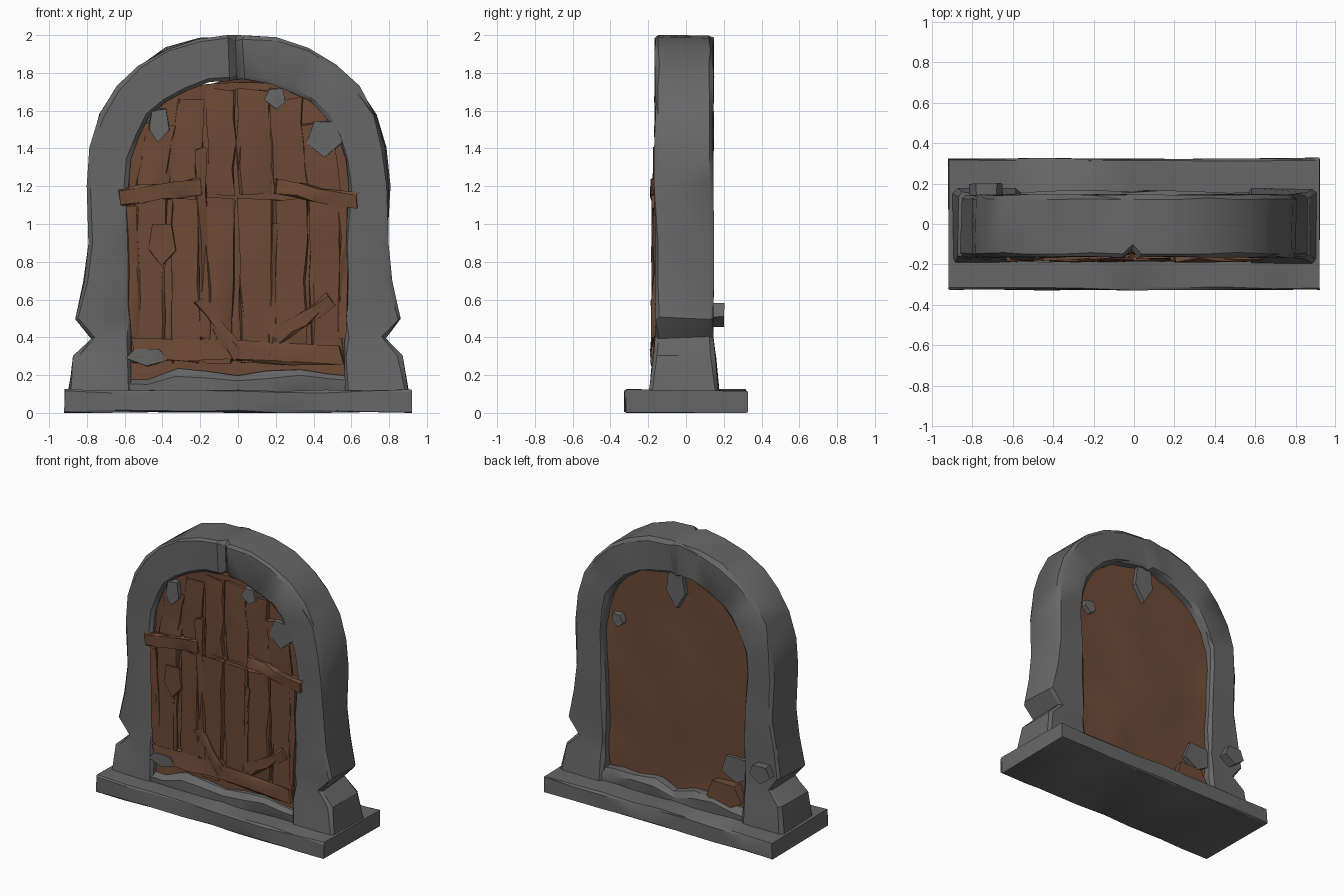
import bpy, bmesh, math, random
from mathutils import Vector

random.seed(7)
if "Cube" in bpy.data.objects:
    bpy.data.objects.remove(bpy.data.objects["Cube"])


def make_material(name, red, green, blue):
    material = bpy.data.materials.new(name)
    material.use_nodes = True
    colour = (red, green, blue, 1)
    material.diffuse_color = colour
    material.node_tree.nodes["Principled BSDF"].inputs["Base Color"].default_value = colour
    return material


STONE = make_material("grey stone", 0.135, 0.135, 0.138)
WOOD = make_material("brown wood", 0.155, 0.068, 0.036)


def chamfered(left, right, front, back, cut):
    """Rectangle with cut corners, as (across, depth) pairs."""
    return [(left + cut, front), (right - cut, front), (right, front + cut), (right, back - cut),
            (right - cut, back), (left + cut, back), (left, back - cut), (left, front + cut)]


def spread(start, end, count):
    """Evenly spaced values, both ends included."""
    return [start + (end - start) * i / (count - 1) for i in range(count)]


def loft(name, rings, material, jitter):
    """Skin a row of equal rings, roughen the points and cap both ends."""
    bm = bmesh.new()
    rows = []
    for ring in rings:
        row = []
        for point in ring:
            shake = Vector([random.uniform(-jitter, jitter) for axis in "xyz"])
            shake.y *= 0.6
            co = Vector(point) + shake
            co.z = min(2, max(0, co.z))
            row.append(bm.verts.new(co))
        rows.append(row)
    for row, following in zip(rows, rows[1:]):
        for i in range(len(row)):
            bm.faces.new((row[i - 1], row[i], following[i], following[i - 1]))
    bm.faces.new(rows[0])
    bm.faces.new(rows[-1])
    bmesh.ops.triangulate(bm, faces=bm.faces)
    bmesh.ops.recalc_face_normals(bm, faces=bm.faces)
    mesh = bpy.data.meshes.new(name)
    bm.to_mesh(mesh)
    bm.free()
    part = bpy.data.objects.new(name, mesh)
    bpy.context.collection.objects.link(part)
    mesh.materials.append(material)
    bpy.ops.object.select_all(action='DESELECT')
    part.select_set(True)
    bpy.context.view_layer.objects.active = part
    bpy.ops.object.shade_smooth_by_angle(angle=math.radians(30))


def board(name, start, end, width, front, jitter=0.012):
    """Rough board between two (x, z) points, standing proud of the door leaf."""
    start, end = Vector(start), Vector(end)
    side = (end - start).orthogonal().normalized()
    section = chamfered(-width / 2, width / 2, front, -0.09, 0.01)
    rings = []
    for t in spread(0, 1, 5):
        centre = start.lerp(end, t)
        rings.append([(centre.x + side.x * u, y, centre.y + side.y * u) for u, y in section])
    loft(name, rings, WOOD, jitter)


def chip(name, x, z, width, height, front, back, material=STONE):
    """Broken five-sided lump, pointing down."""
    angles = [math.tau * i / 5 - math.pi / 2 for i in range(5)]
    outline = [(x + width / 2 * math.cos(a), z + height / 2 * math.sin(a)) for a in angles]
    loft(name, [[(px, y, pz) for px, pz in outline] for y in (front, back)], material, 0.008)


# Base slab
slab_section = chamfered(-0.325, 0.325, 0, 0.12, 0.01)
loft("base_slab", [[(x, y, z) for y, z in slab_section] for x in spread(-0.915, 0.915, 9)],
     STONE, 0.007)

# Sill between the arch feet
sill_rings = []
for x in spread(-0.64, 0.64, 9):
    top = random.uniform(0.18, 0.23)
    sill_rings.append([(x, y, z) for y, z in chamfered(-0.18, 0.16, 0.05, top, 0.03)])
loft("stone_sill", sill_rings, STONE, 0.015)

# Arch: (inner, outer) points up the leg, then round to the crown
half = []
for z, outer_x in [(0.1, 0.9), (0.3, 0.87), (0.4, 0.78), (0.5, 0.86), (0.7, 0.82), (0.9, 0.79)]:
    half.append((Vector((0.56, z)), Vector((outer_x, z))))
for angle in spread(0, math.pi / 2, 8)[:-1]:
    across, up = math.cos(angle) ** 0.9, math.sin(angle) ** 0.9
    half.append((Vector((0.58 * across, 1.2 + 0.56 * up)),
                 Vector((0.8 * across, 1.2 + 0.8 * up))))
mirrored = [[Vector((-p.x, p.y)) for p in pair] for pair in reversed(half)]
crown = [(Vector((x, 1.76)), Vector((x, 2))) for x in (0.03, -0.01, -0.05)]

arch_rings = []
for inner, outer in half + crown + mirrored:
    flare = max(0, 0.4 - inner.y) * 0.1
    front, back = -0.165 - flare, 0.145 + flare
    if (inner, outer) == crown[1]:
        front += 0.04  # open joint at the crown
    direction = outer - inner
    thickness = direction.length
    direction.normalize()
    ring = []
    for along, y in chamfered(0, thickness, front, back, 0.02):
        p = inner + direction * along
        ring.append((p.x, y, p.y))
    arch_rings.append(ring)
loft("stone_arch", arch_rings, STONE, 0.008)


def door_top(x):
    return 1.19 + 0.58 * math.sqrt(1 - (x / 0.63) ** 2)


# Battered door leaf filling the opening
leaf_rings = []
for x in spread(-0.59, 0.59, 9):
    levels = spread(0.17, door_top(x), 8)
    leaf_rings.append([(x, -0.13, z) for z in levels] + [(x, 0.085, z) for z in reversed(levels)])
loft("door_leaf", leaf_rings, WOOD, 0.025)

# Lower and upper planks
for number, x in enumerate(spread(-0.46, 0.46, 6), start=1):
    lean = random.uniform(-0.02, 0.02)
    width = random.uniform(0.14, 0.18)
    board(f"lower_plank_{number}", (x - lean, 0.27), (x, 1.13), width, -0.168)
    board(f"upper_plank_{number}", (x, 1.16), (x * 0.9, door_top(x) - 0.05), width, -0.148)

# Cross rails, battens and braces
board("right_cross_rail", (-0.63, 1.14), (-0.2, 1.2), 0.09, -0.185)
board("left_cross_rail", (0.63, 1.12), (0.2, 1.2), 0.08, -0.185)
board("bottom_rail", (-0.55, 0.34), (0.55, 0.31), 0.11, -0.18, jitter=0.02)
board("long_batten", (-0.17, 0.4), (-0.2, 1.4), 0.06, -0.178)
board("short_batten", (0.17, 0.3), (0.2, 1), 0.04, -0.178)
board("right_brace", (-0.2, 0.6), (0, 0.3), 0.07, -0.183)
board("left_brace", (0.5, 0.6), (0.2, 0.4), 0.08, -0.18)
for side, name in ((1, "left"), (-1, "right")):
    board(f"{name}_door_edge", (side * 0.55, 0.4), (side * 0.56, 1.1), 0.05, -0.178)

# Splintered patch on the right plank
chip("plank_splinter", -0.4, 0.9, 0.16, 0.24, -0.18, -0.15, WOOD)

# Stone chips lapping over the front of the door
chip("front_chip_left", 0.46, 1.46, 0.2, 0.22, -0.16, -0.1)
chip("front_chip_right", -0.42, 1.53, 0.12, 0.18, -0.16, -0.1)
chip("front_chip_top", 0.2, 1.67, 0.12, 0.12, -0.16, -0.1)
chip("front_chip_low", -0.48, 0.3, 0.24, 0.1, -0.19, -0.1)

# Stone chips and loose lumps on the back
chip("back_spike", 0, 1.68, 0.16, 0.36, 0.06, 0.115)
chip("back_chip_low", -0.48, 0.46, 0.26, 0.2, 0.06, 0.11)
chip("back_chip_side", 0.48, 1.3, 0.1, 0.1, 0.06, 0.11)
chip("back_wood_lump", -0.4, 0.26, 0.3, 0.2, 0.05, 0.14, WOOD)
chip("back_stone_lump", -0.73, 0.53, 0.17, 0.14, 0.1, 0.2)
